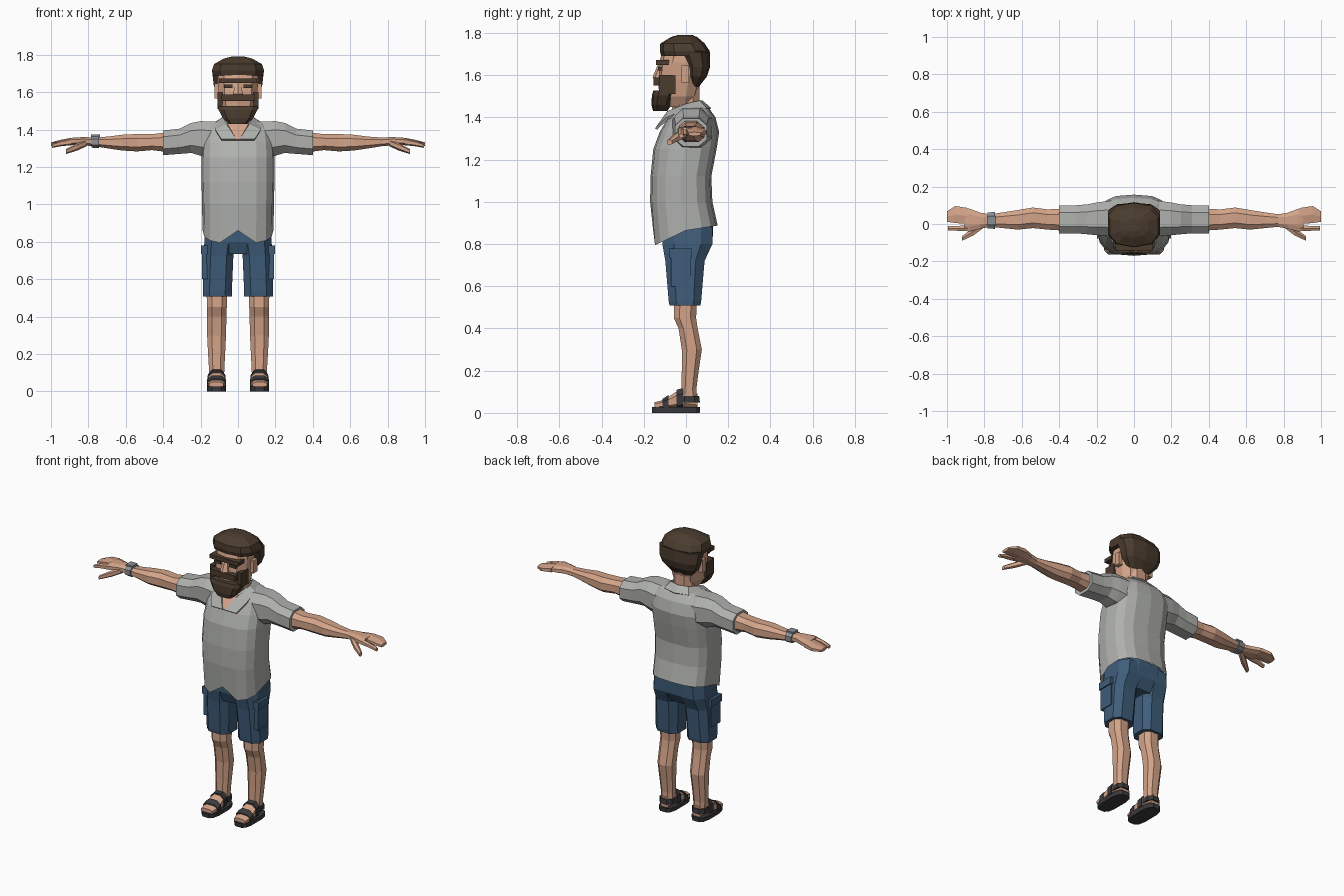
import bpy, bmesh, math


def material(name, r, g, b):
    m = bpy.data.materials.new(name)
    m.diffuse_color = (r, g, b, 1)
    return m


SKIN = material("skin", 0.66, 0.37, 0.25)
HAIR = material("dark brown hair", 0.07, 0.045, 0.028)
SHIRT = material("light grey cloth", 0.43, 0.44, 0.42)
DENIM = material("blue cloth", 0.05, 0.11, 0.195)
LEATHER = material("charcoal leather", 0.042, 0.042, 0.047)
METAL = material("grey metal", 0.26, 0.28, 0.30)


def finish(name, bm, mat, mirror):
    bmesh.ops.recalc_face_normals(bm, faces=bm.faces)
    mesh = bpy.data.meshes.new(name)
    bm.to_mesh(mesh)
    bm.free()
    mesh.materials.append(mat)
    ob = bpy.data.objects.new(name, mesh)
    bpy.context.collection.objects.link(ob)
    if mirror:
        ob.modifiers.new("mirror", 'MIRROR')
    return ob


def loft(name, mat, axis, rings, n=8, power=0.8, flat=True, mirror=False, bottom=True):
    """Skin rings (t, a0, a1, b0, b1): t along the axis, a and b are the
    extents on the two other axes in x, y, z order."""
    bm = bmesh.new()
    loops = []
    phase = math.pi / n if flat else 0
    grow = math.cos(phase)
    for t, a0, a1, b0, b1 in rings:
        loop = []
        for i in range(n):
            ang = 2 * math.pi * i / n + phase
            c, s = math.cos(ang) / grow, math.sin(ang) / grow
            a = (a0 + a1) / 2 + (a1 - a0) / 2 * math.copysign(abs(c) ** power, c)
            b = (b0 + b1) / 2 + (b1 - b0) / 2 * math.copysign(abs(s) ** power, s)
            loop.append(bm.verts.new({'x': (t, a, b), 'y': (a, t, b), 'z': (a, b, t)}[axis]))
        loops.append(loop)
    for lo, hi in zip(loops, loops[1:]):
        for i in range(n):
            j = (i + 1) % n
            bm.faces.new((lo[i], lo[j], hi[j], hi[i]))
    if bottom:
        bm.faces.new(loops[0])
    bm.faces.new(loops[-1])
    return finish(name, bm, mat, mirror)


def box(name, mat, x, y, z, mirror=False):
    bm = bmesh.new()
    bmesh.ops.create_cube(bm, size=1)
    for v in bm.verts:
        v.co = [lo if c < 0 else hi for c, (lo, hi) in zip(v.co, (x, y, z))]
    return finish(name, bm, mat, mirror)


def strip(name, mat, inner, outer, thickness):
    """Mirrored band between two point rows."""
    bm = bmesh.new()
    rows = [[bm.verts.new(p) for p in row] for row in (inner, outer)]
    for i in range(len(inner) - 1):
        bm.faces.new((rows[0][i], rows[0][i + 1], rows[1][i + 1], rows[1][i]))
    ob = finish(name, bm, mat, True)
    solid = ob.modifiers.new("thickness", 'SOLIDIFY')
    solid.thickness, solid.offset = thickness, 0
    return ob


# Shirt body with a curved hem, lower at the front and notched in the middle
shirt = loft("shirt_body", SHIRT, 'z', [
    (0.85, -.19, .19, -.155, .150), (1.00, -.192, .192, -.170, .125),
    (1.12, -.195, .195, -.168, .120), (1.25, -.195, .195, -.155, .145),
    (1.33, -.19, .19, -.125, .157), (1.40, -.18, .18, -.085, .140),
    (1.435, -.15, .15, -.055, .115), (1.455, -.08, .08, -.035, .095)],
    n=16, power=0.7, flat=False, bottom=False)
for v in shirt.data.vertices:
    if v.co.z < 0.86:
        v.co.z = 0.865 + v.co.y * (0.48 if v.co.y < 0 else 0.15)
        if abs(v.co.x) < 0.02 and v.co.y < 0:
            v.co.z = 0.86

# Sleeves
loft("sleeve", SHIRT, 'x', [
    (.08, -.07, .13, 1.24, 1.44), (.20, -.06, .115, 1.26, 1.445),
    (.25, -.055, .105, 1.275, 1.435), (.31, -.05, .10, 1.27, 1.405),
    (.40, -.052, .10, 1.263, 1.395)], mirror=True)

# Collar and open neck
strip("collar", SHIRT,
      [(0, .075, 1.475), (.06, .06, 1.475), (.078, 0, 1.46), (.058, -.085, 1.425), (.008, -.142, 1.345)],
      [(0, .115, 1.44), (.085, .095, 1.44), (.12, 0, 1.435), (.12, -.09, 1.395), (.088, -.142, 1.345)],
      0.012)
strip("chest_skin", SKIN, [(0, -.075, 1.43), (0, -.14, 1.345)],
      [(.058, -.075, 1.43), (.008, -.138, 1.345)], 0.008)
loft("neck", SKIN, 'z', [(1.38, -.07, .07, -.07, .075), (1.45, -.065, .065, -.065, .065),
                         (1.54, -.065, .065, -.06, .065)])

# Arms
loft("arm", SKIN, 'x', [
    (.38, -.035, .082, 1.28, 1.385), (.46, -.03, .078, 1.29, 1.375),
    (.54, -.022, .088, 1.283, 1.376), (.62, -.03, .075, 1.288, 1.372),
    (.70, -.022, .062, 1.300, 1.362), (.77, -.015, .052, 1.311, 1.357)], mirror=True)

# Hands: palm with joined fingers, index finger, thumb
loft("palm", SKIN, 'x', [
    (.77, -.015, .052, 1.311, 1.357), (.82, -.025, .06, 1.315, 1.36),
    (.88, -.04, .082, 1.318, 1.357), (.905, -.037, .085, 1.318, 1.352)], mirror=True)
loft("joined_fingers", SKIN, 'x', [
    (.89, .0, .086, 1.318, 1.354), (.955, .005, .096, 1.315, 1.342),
    (1.0, .012, .068, 1.312, 1.330)], n=6, mirror=True)
loft("index_finger", SKIN, 'x', [
    (.89, -.038, -.008, 1.318, 1.350), (.95, -.036, -.01, 1.312, 1.338),
    (.995, -.034, -.012, 1.303, 1.322)], n=6, mirror=True)
loft("thumb", SKIN, 'x', [
    (.81, -.025, .015, 1.312, 1.345), (.86, -.062, -.02, 1.290, 1.325),
    (.92, -.09, -.066, 1.270, 1.294)], n=6, mirror=True)

# Wrist watch on one arm only
loft("watch_strap", METAL, 'x', [(-.782, -.024, .062, 1.303, 1.364),
                                 (-.742, -.026, .064, 1.301, 1.366)])
box("watch_face", METAL, (-.785, -.738), (-.005, .043), (1.36, 1.373))

# Shorts
loft("shorts_seat", DENIM, 'z', [
    (.735, -.11, .11, -.085, .085), (.80, -.168, .168, -.112, .125),
    (.90, -.172, .172, -.115, .13)], n=12, power=0.7)
loft("shorts_leg", DENIM, 'z', [
    (.508, .032, .187, -.078, .068), (.53, .033, .188, -.082, .072),
    (.72, .025, .183, -.098, .088), (.80, .012, .180, -.112, .125),
    (.88, .010, .172, -.113, .125)], power=0.7, mirror=True)
box("cargo_pocket", DENIM, (.145, .192), (-.072, .022), (.60, .75), True)
box("pocket_flap", DENIM, (.14, .199), (-.078, .028), (.735, .78), True)

# Legs
loft("leg", SKIN, 'z', [
    (.06, .075, .152, -.025, .052), (.12, .073, .155, -.022, .05),
    (.20, .069, .160, -.02, .06), (.30, .064, .165, -.02, .075),
    (.40, .062, .165, -.035, .055), (.45, .060, .166, -.058, .048),
    (.54, .057, .168, -.055, .052)], mirror=True)

# Feet and sandals
loft("foot", SKIN, 'y', [
    (.055, .085, .142, .02, .09), (.0, .075, .152, .02, .115),
    (-.05, .071, .157, .02, .098), (-.105, .068, .162, .02, .062),
    (-.15, .078, .155, .02, .05)], mirror=True)
loft("sandal_sole", LEATHER, 'z', [(0, .065, .165, -.16, .065), (.027, .063, .167, -.162, .067)],
     n=12, power=0.6, mirror=True)
loft("toe_strap", LEATHER, 'y', [(-.082, .064, .165, .01, .085), (-.112, .063, .167, .01, .066)],
     mirror=True)
loft("instep_strap", LEATHER, 'y', [(-.015, .069, .160, .01, .118), (-.045, .066, .162, .01, .109)],
     mirror=True)
loft("heel_strap", LEATHER, 'z', [(.05, .07, .158, -.03, .066), (.08, .07, .158, -.03, .062)],
     mirror=True)

# Head
loft("head", SKIN, 'z', [
    (1.45, -.06, .06, -.10, .03), (1.50, -.088, .088, -.122, .05),
    (1.58, -.102, .102, -.130, .07), (1.66, -.108, .108, -.122, .085),
    (1.75, -.10, .10, -.10, .08)], n=10, power=0.75)
loft("nose", SKIN, 'z', [(1.575, -.022, .022, -.148, -.10), (1.59, -.026, .026, -.155, -.10),
                         (1.65, -.014, .014, -.132, -.10)], n=6)
box("ear", SKIN, (.095, .126), (-.022, .014), (1.565, 1.645), True)
box("eyebrows", HAIR, (-.102, .102), (-.142, -.08), (1.648, 1.672))
box("eye", HAIR, (.03, .075), (-.133, -.10), (1.622, 1.640), True)

# Hair: nape, back of the head, then the crown reaching over the forehead
loft("hair_back", HAIR, 'z', [
    (1.545, -.07, .07, .02, .06), (1.595, -.115, .115, .005, .098),
    (1.64, -.13, .13, .0, .112), (1.71, -.138, .138, -.03, .11)], n=10, power=0.75)
loft("hair_top", HAIR, 'z', [
    (1.69, -.134, .134, -.113, .105), (1.715, -.14, .14, -.12, .108),
    (1.75, -.128, .128, -.118, .085), (1.78, -.075, .075, -.07, .052),
    (1.79, -.035, .035, -.04, .03)], n=10, power=0.75)

# Beard and moustache
loft("beard", HAIR, 'z', [
    (1.43, -.05, .05, -.155, -.09), (1.46, -.08, .08, -.162, -.07),
    (1.505, -.104, .104, -.160, -.055), (1.527, -.106, .106, -.153, -.052)], n=10, power=0.65)
box("cheek_beard", HAIR, (.082, .11), (-.125, -.05), (1.51, 1.60), True)
box("moustache", HAIR, (-.088, .088), (-.155, -.09), (1.552, 1.588))
